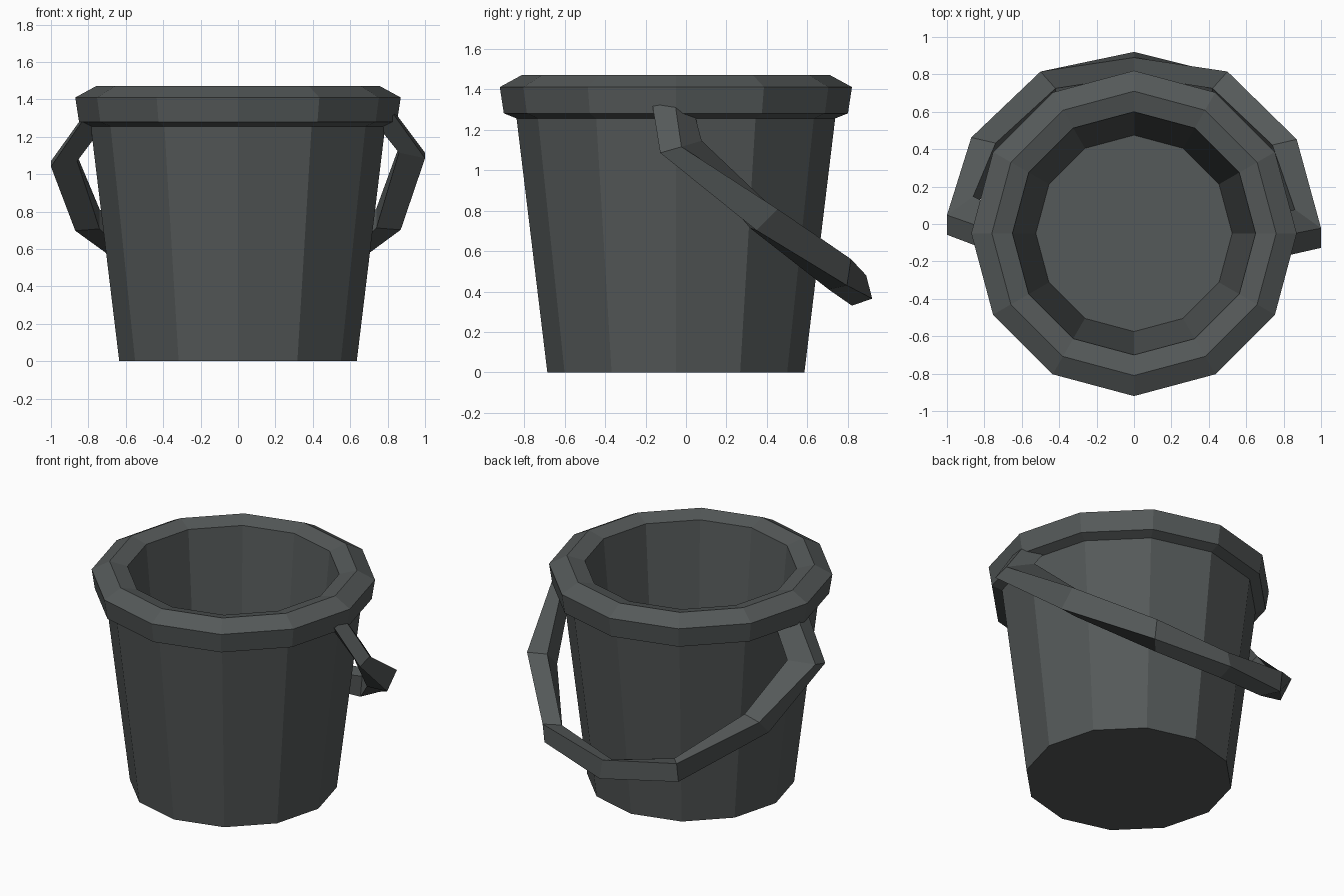
import bpy, bmesh, math
from mathutils import Vector

if "Cube" in bpy.data.objects:
    bpy.data.objects.remove(bpy.data.objects["Cube"])

mat = bpy.data.materials.new("dark grey metal")
mat.diffuse_color = (0.09, 0.10, 0.10, 1)
mat.use_nodes = True
mat.node_tree.nodes["Principled BSDF"].inputs["Base Color"].default_value = mat.diffuse_color


def sweep(name, rings):
    """Skin a list of vertex rings, cap both ends, flat shaded."""
    bm = bmesh.new()
    loops = [[bm.verts.new(p) for p in ring] for ring in rings]
    n = len(loops[0])
    for a, b in zip(loops, loops[1:]):
        for i in range(n):
            j = (i + 1) % n
            bm.faces.new((a[i], a[j], b[j], b[i]))
    bm.faces.new(loops[0][::-1])
    bm.faces.new(loops[-1])
    bmesh.ops.recalc_face_normals(bm, faces=bm.faces[:])
    mesh = bpy.data.meshes.new(name)
    bm.to_mesh(mesh)
    bm.free()
    mesh.materials.append(mat)
    obj = bpy.data.objects.new(name, mesh)
    bpy.context.collection.objects.link(obj)
    return obj


# Bucket: twelve-sided lathe, outside wall, chunky rim, inside wall, floor
SIDES, CY = 12, -0.05
profile = [(0.635, 0), (0.787, 1.255), (0.85, 1.28), (0.87, 1.41),
           (0.76, 1.47), (0.65, 1.44), (0.525, 0.10)]
sweep("bucket", [[(r * math.cos(math.tau * i / SIDES),
                   CY + r * math.sin(math.tau * i / SIDES), z)
                  for i in range(SIDES)] for r, z in profile])

# Handle: square bar swung down at the back
# each station: centre, section height vector, section outward vector
half = [
    ((0.78, -0.065, 1.31), (0, 0.11, 0.02), (0.11, -0.09, 0.03)),
    ((0.93, -0.025, 1.115), (0, 0.105, 0.03), (0.14, -0.10, -0.03)),
    ((0.805, 0.385, 0.76), (0, 0.105, 0.105), (0.13, 0.03, -0.01)),
    ((0.46, 0.76, 0.485), (0, 0.02, 0.13), (0.08, 0.09, 0.02)),
]
back = ((0, 0.855, 0.405), (0, -0.03, 0.115), (0, 0.10, 0.035))
# the left end hangs slightly lower and further back
left_shift = [(0.045, -0.035), (0.07, -0.045), (0.01, -0.005), (0, 0)]


def mirrored(station, shift):
    (x, y, z), up, (ox, oy, oz) = station
    return ((-x, y + shift[0], z + shift[1]), up, (-ox, oy, oz))


def section(station):
    c, up, out = (Vector(v) for v in station)
    return [c + (up * a + out * b) / 2
            for a, b in ((1, 1), (1, -1), (-1, -1), (-1, 1))]


left = [mirrored(s, d) for s, d in zip(half, left_shift)]
sweep("handle", [section(s) for s in half + [back] + left[::-1]])
